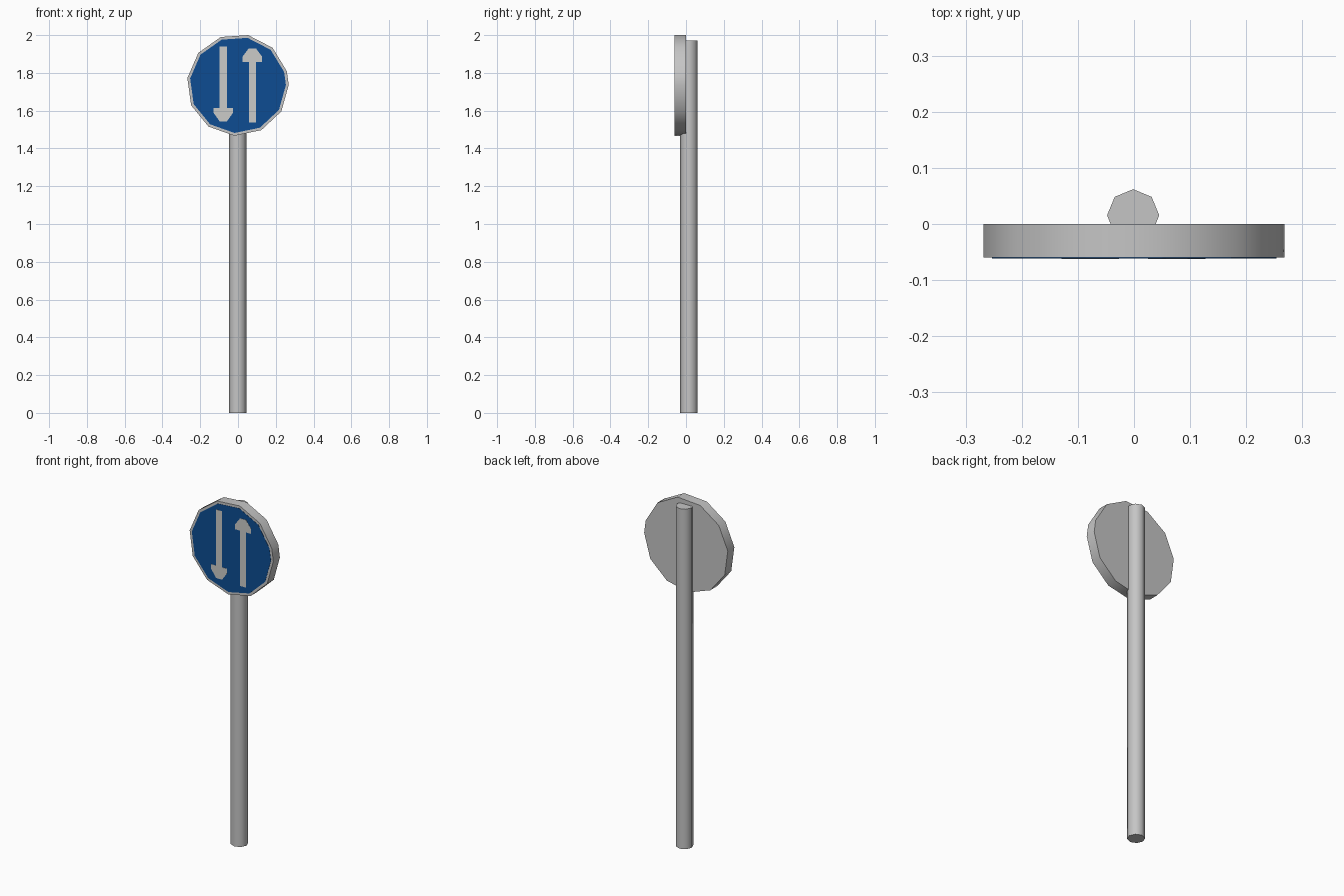
import bpy, bmesh, math
from mathutils import Vector

if "Cube" in bpy.data.objects:
    bpy.data.objects.remove(bpy.data.objects["Cube"])


def material(name, rgb):
    m = bpy.data.materials.new(name)
    m.diffuse_color = (*rgb, 1.0)
    m.use_nodes = True
    m.node_tree.nodes["Principled BSDF"].inputs["Base Color"].default_value = m.diffuse_color
    return m


GREY = material("metal grey", (0.56, 0.56, 0.56))
LIGHT = material("arrow light grey", (0.6, 0.6, 0.58))
BLUE = material("sign blue", (0.004, 0.073, 0.29))


def prism(name, points, direction, mat, smooth=False):
    """Extrude a flat outline along a direction into a closed solid."""
    bm = bmesh.new()
    face = bm.faces.new([bm.verts.new(p) for p in points])
    ext = bmesh.ops.extrude_face_region(bm, geom=[face], use_keep_orig=True)
    moved = [v for v in ext["geom"] if isinstance(v, bmesh.types.BMVert)]
    bmesh.ops.translate(bm, verts=moved, vec=Vector(direction))
    bmesh.ops.recalc_face_normals(bm, faces=bm.faces[:])
    me = bpy.data.meshes.new(name)
    bm.to_mesh(me)
    bm.free()
    me.materials.append(mat)
    ob = bpy.data.objects.new(name, me)
    bpy.context.collection.objects.link(ob)
    if smooth:
        bpy.ops.object.select_all(action='DESELECT')
        ob.select_set(True)
        bpy.context.view_layer.objects.active = ob
        bpy.ops.object.shade_smooth_by_angle(angle=math.radians(60))
    return ob


CX, CZ, R = -0.001, 1.736, 0.2695


def disc_outline(r, y):
    # twelve corners, the last side is shorter than the others
    angles = [math.radians(-31.3 * k) for k in range(12)]
    return [(CX + r * math.cos(a), y, CZ + r * math.sin(a)) for a in angles]


# pole: eight sided, standing behind the plate centre
pole = [(-0.0015 + 0.0465 * math.cos(k * math.pi / 4),
         0.0155 + 0.0465 * math.sin(k * math.pi / 4), 0) for k in range(8)]
prism("pole", pole, (0, 0, 1.971), GREY, smooth=True)

# thick sign plate with grey rim, and its blue face
prism("sign_plate", disc_outline(R, 0), (0, -0.06, 0), GREY, smooth=True)
prism("blue_face", disc_outline(R * 0.945, -0.059), (0, -0.0022, 0), BLUE)


def arrow(name, x, tail, tip, head, shoulder):
    """Blunt-tipped arrow; head and shoulder are heights of the wide part."""
    half = [(0.019, tail), (0.019, head), (0.051, head), (0.051, shoulder), (0.019, tip)]
    outline = half + [(-w, z) for w, z in reversed(half)]
    prism(name, [(x + w, -0.061, z) for w, z in outline], (0, -0.0012, 0), LIGHT)


# painted arrows
arrow("arrow_down", -0.078, 1.94, 1.543, 1.615, 1.588)
arrow("arrow_up", 0.076, 1.538, 1.93, 1.858, 1.887)
